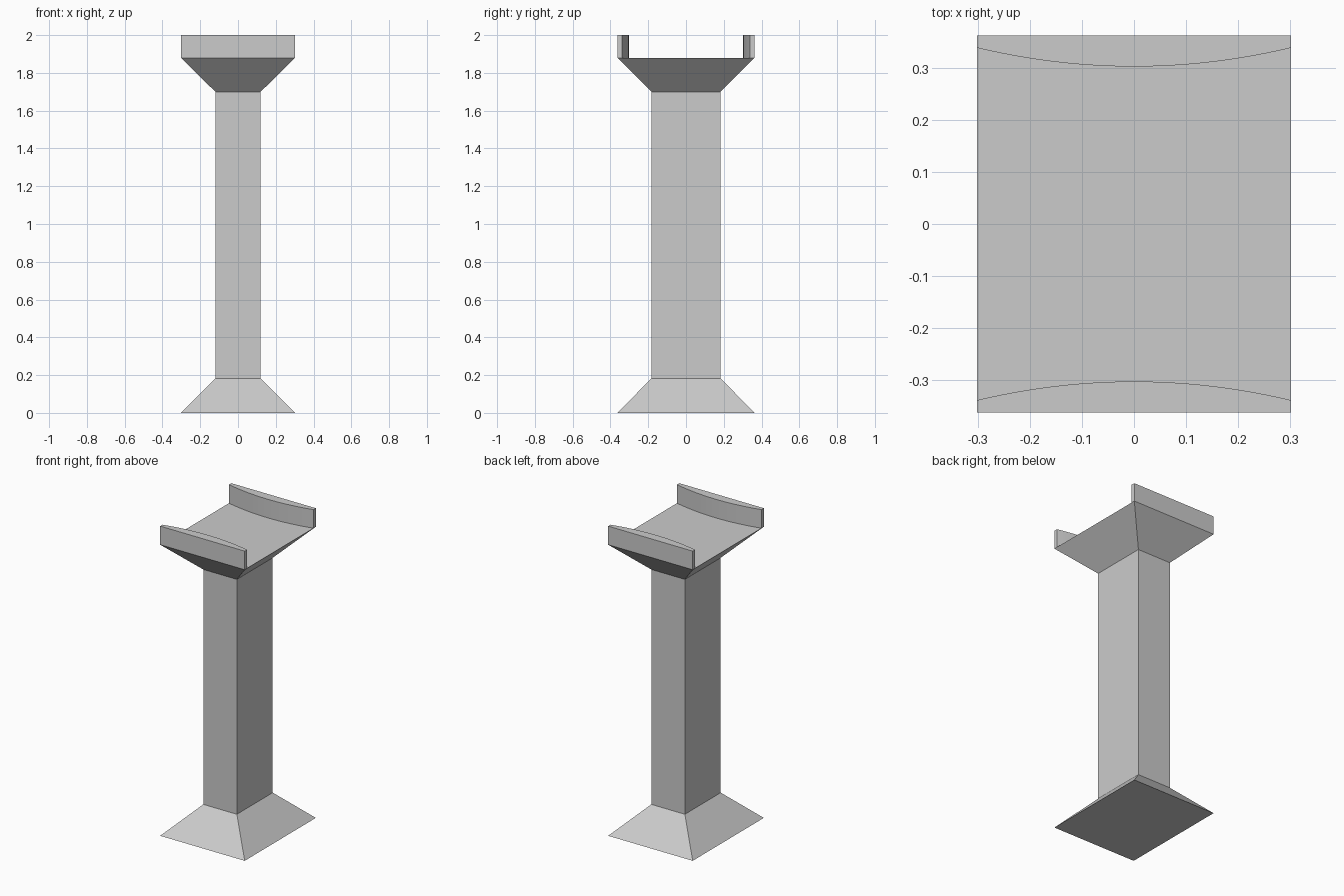
import bpy
import bmesh

# Remove the default cube
cube = bpy.data.objects.get("Cube")
if cube:
    bpy.data.objects.remove(cube, do_unlink=True)

# Single stone colour
stone = bpy.data.materials.new("light_grey_stone")
stone.use_nodes = True
colour = (0.6, 0.6, 0.6, 1.0)
stone.diffuse_color = colour
stone.node_tree.nodes["Principled BSDF"].inputs["Base Color"].default_value = colour

WIDE = (0.302, 0.363)      # half sizes of the foot and tray
NARROW = (0.12, 0.183)     # half sizes of the shaft
FOOT_TOP, SHAFT_TOP, TRAY, TOP = 0.183, 1.70, 1.88, 2.0


def finish(bm, name):
    bmesh.ops.recalc_face_normals(bm, faces=bm.faces)
    mesh = bpy.data.meshes.new(name)
    bm.to_mesh(mesh)
    bm.free()
    mesh.materials.append(stone)
    obj = bpy.data.objects.new(name, mesh)
    bpy.context.collection.objects.link(obj)
    return obj


def stacked_block(name, levels):
    """Loft rectangular rings (half sizes, height) into a closed solid."""
    bm = bmesh.new()
    rings = []
    for (hx, hy), z in levels:
        corners = [(-hx, -hy), (hx, -hy), (hx, hy), (-hx, hy)]
        rings.append([bm.verts.new((x, y, z)) for x, y in corners])
    for low, high in zip(rings, rings[1:]):
        for i in range(4):
            j = (i + 1) % 4
            bm.faces.new((low[i], low[j], high[j], high[i]))
    bm.faces.new(rings[0])
    bm.faces.new(rings[-1])
    return finish(bm, name)


def curved_lip(name, side, steps=24):
    """Upright rail, straight outside and bowed inward on the inside."""
    hx, hy = WIDE
    middle, end = 0.303, 0.339
    outline = [(hx, side * hy), (-hx, side * hy)]
    for i in range(steps + 1):
        t = 2 * i / steps - 1
        outline.append((hx * t, side * (middle + (end - middle) * t * t)))
    bm = bmesh.new()
    base = bm.faces.new([bm.verts.new((x, y, TRAY)) for x, y in outline])
    raised = bmesh.ops.extrude_face_region(bm, geom=[base], use_keep_orig=True)
    top = [v for v in raised["geom"] if isinstance(v, bmesh.types.BMVert)]
    bmesh.ops.translate(bm, verts=top, vec=(0, 0, TOP - TRAY))
    obj = finish(bm, name)
    # Smooth the bowed wall while keeping the corners sharp
    bpy.ops.object.select_all(action="DESELECT")
    obj.select_set(True)
    bpy.context.view_layer.objects.active = obj
    bpy.ops.object.shade_smooth_by_angle(angle=0.5)


# Flared foot, shaft and flared head in one solid
stacked_block("pedestal_column", [
    (WIDE, 0), (NARROW, FOOT_TOP), (NARROW, SHAFT_TOP), (WIDE, TRAY)])

# Rails along the front and back of the head
curved_lip("front_lip", -1)
curved_lip("back_lip", 1)
